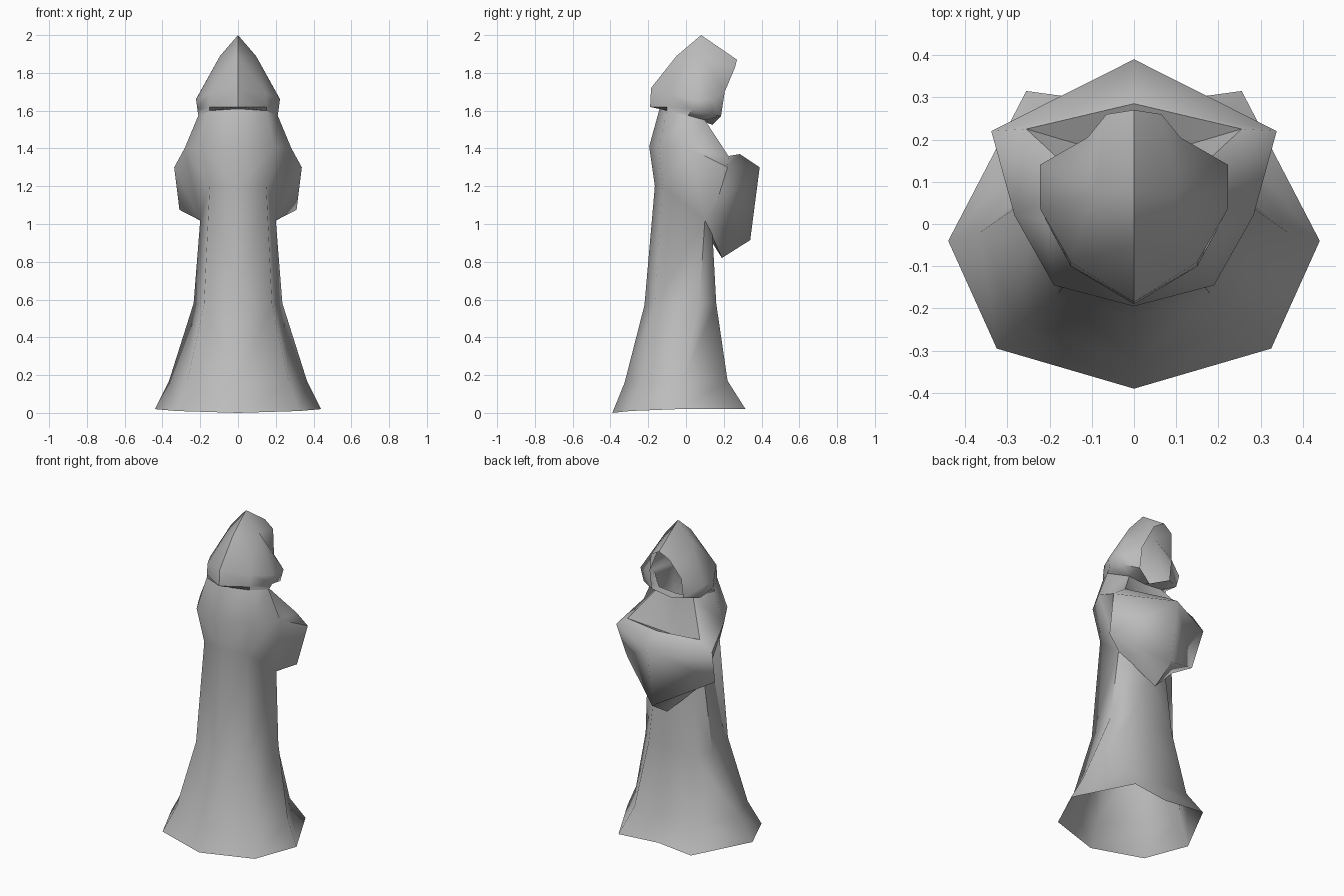
import bpy, bmesh, math
from mathutils import Matrix

cube = bpy.data.objects.get("Cube")
if cube:
    bpy.data.objects.remove(cube, do_unlink=True)

cloth = bpy.data.materials.new("grey_cloth")
cloth.use_nodes = True
colour = (0.5, 0.5, 0.5, 1)
cloth.diffuse_color = colour
cloth.node_tree.nodes["Principled BSDF"].inputs["Base Color"].default_value = colour


def build_mirrored(name, points, faces, sharp_angle):
    """Build the +x half from named points and face strings, then mirror it."""
    bm = bmesh.new()
    verts = {}
    for face in faces:
        corners = face.split()
        for key in corners:
            if key not in verts:
                verts[key] = bm.verts.new(points[key])
        bm.faces.new([verts[key] for key in corners])
    geometry = bm.verts[:] + bm.edges[:] + bm.faces[:]
    bmesh.ops.mirror(bm, geom=geometry, matrix=Matrix.Identity(4), merge_dist=0.001, axis='X')
    bmesh.ops.remove_doubles(bm, verts=bm.verts[:], dist=0.001)
    bmesh.ops.recalc_face_normals(bm, faces=bm.faces[:])
    mesh = bpy.data.meshes.new(name)
    bm.to_mesh(mesh)
    bm.free()
    mesh.materials.append(cloth)
    obj = bpy.data.objects.new(name, mesh)
    bpy.context.collection.objects.link(obj)
    bpy.ops.object.select_all(action='DESELECT')
    obj.select_set(True)
    bpy.context.view_layer.objects.active = obj
    bpy.ops.object.shade_smooth_by_angle(angle=math.radians(sharp_angle))
    return obj


# Skirt rings from hem to waist, each running from back centre to front centre
columns = ["back", "back_side", "side", "front_side", "front"]
rings = [
    [(0, -.39, 0), (.325, -.295, .01), (.44, -.04, .02), (.255, .315, .02), (0, .28, .02)],
    [(0, -.325, .16), (.27, -.235, .16), (.365, -.02, .17), (.21, .22, .17), (0, .2, .17)],
    [(0, -.22, .57), (.18, -.165, .57), (.235, .07, .58), (.15, .16, .58), (0, .155, .58)],
    [(0, -.165, 1.2), (.15, -.125, 1.2), (.2, .1, 1.02), (.12, .14, .95), (0, .14, .9)],
]
points = {f"{column}{level}": place
          for level, ring in enumerate(rings)
          for column, place in zip(columns, ring)}
robe_faces = [f"{a}{level} {b}{level} {b}{level + 1} {a}{level + 1}"
              for level in range(len(rings) - 1)
              for a, b in zip(columns, columns[1:])]

# Shoulders and joined sleeves
points.update({
    "collar_back": (0, -.14, 1.61),
    "collar_back_side": (.15, -.1, 1.6),
    "collar_side": (.21, .01, 1.575),
    "collar_front_side": (.12, .1, 1.55),
    "collar_front": (0, .1, 1.54),
    "spine": (0, -.195, 1.41),
    "shoulder_blade": (.19, -.145, 1.41),
    "upper_arm": (.283, .02, 1.4),
    "cuff_inner": (.255, .225, 1.36),
    "cuff_inner_mid": (0, .285, 1.37),
    "elbow": (.338, .22, 1.3),
    "cuff_outer_mid": (0, .39, 1.3),
    "sleeve_corner": (.31, .15, 1.075),
    "sleeve_front_tip": (0, .34, .915),
    "sleeve_low_tip": (0, .19, .82),
    "chest": (0, .15, 1.3),
})
robe_faces += [
    "back3 back_side3 shoulder_blade spine",
    "spine shoulder_blade collar_back_side collar_back",
    "back_side3 side3 upper_arm shoulder_blade",
    "shoulder_blade upper_arm collar_side collar_back_side",
    "upper_arm cuff_inner collar_front_side collar_side",
    "upper_arm elbow cuff_inner",
    "side3 sleeve_corner elbow upper_arm",
    "sleeve_corner sleeve_front_tip cuff_outer_mid elbow",
    "elbow cuff_outer_mid cuff_inner_mid cuff_inner",
    "side3 sleeve_low_tip sleeve_front_tip sleeve_corner",
    "side3 front_side3 sleeve_low_tip",
    "front_side3 front3 sleeve_low_tip",
    "collar_front_side chest collar_front",
    "collar_front_side cuff_inner chest",
    "cuff_inner cuff_inner_mid chest",
]
build_mirrored("robe", points, robe_faces, 62)

# Hood with an open face, tucked in to the collar
points.update({
    "peak": (0, .08, 2),
    "crown_back": (0, -.05, 1.89),
    "crown_side": (.095, .07, 1.89),
    "nape_top": (0, -.185, 1.72),
    "nape_low": (0, -.19, 1.62),
    "behind_ear": (.15, -.09, 1.69),
    "behind_ear_low": (.15, -.1, 1.62),
    "ear": (.222, .035, 1.66),
    "ear_low": (.215, .035, 1.605),
    "cheek": (.223, .14, 1.66),
    "cheek_low": (.2, .14, 1.58),
    "brow": (0, .27, 1.87),
    "brow_side": (.065, .26, 1.83),
    "rim_side": (.11, .205, 1.7),
    "rim_low": (.11, .185, 1.57),
    "chin": (0, .14, 1.525),
})
hood_faces = [
    "peak crown_back crown_side",
    "crown_back nape_top behind_ear crown_side",
    "crown_side behind_ear ear",
    "crown_side ear cheek",
    "nape_top nape_low behind_ear_low behind_ear",
    "behind_ear behind_ear_low ear_low ear",
    "ear ear_low cheek_low cheek",
    "peak crown_side brow_side brow",
    "crown_side cheek rim_side brow_side",
    "cheek cheek_low rim_low rim_side",
    "nape_low collar_back collar_back_side behind_ear_low",
    "behind_ear_low collar_back_side collar_side ear_low",
    "ear_low collar_side collar_front_side cheek_low",
    "cheek_low collar_front_side rim_low",
    "rim_low collar_front_side collar_front chin",
]
build_mirrored("hood", points, hood_faces, 62)
